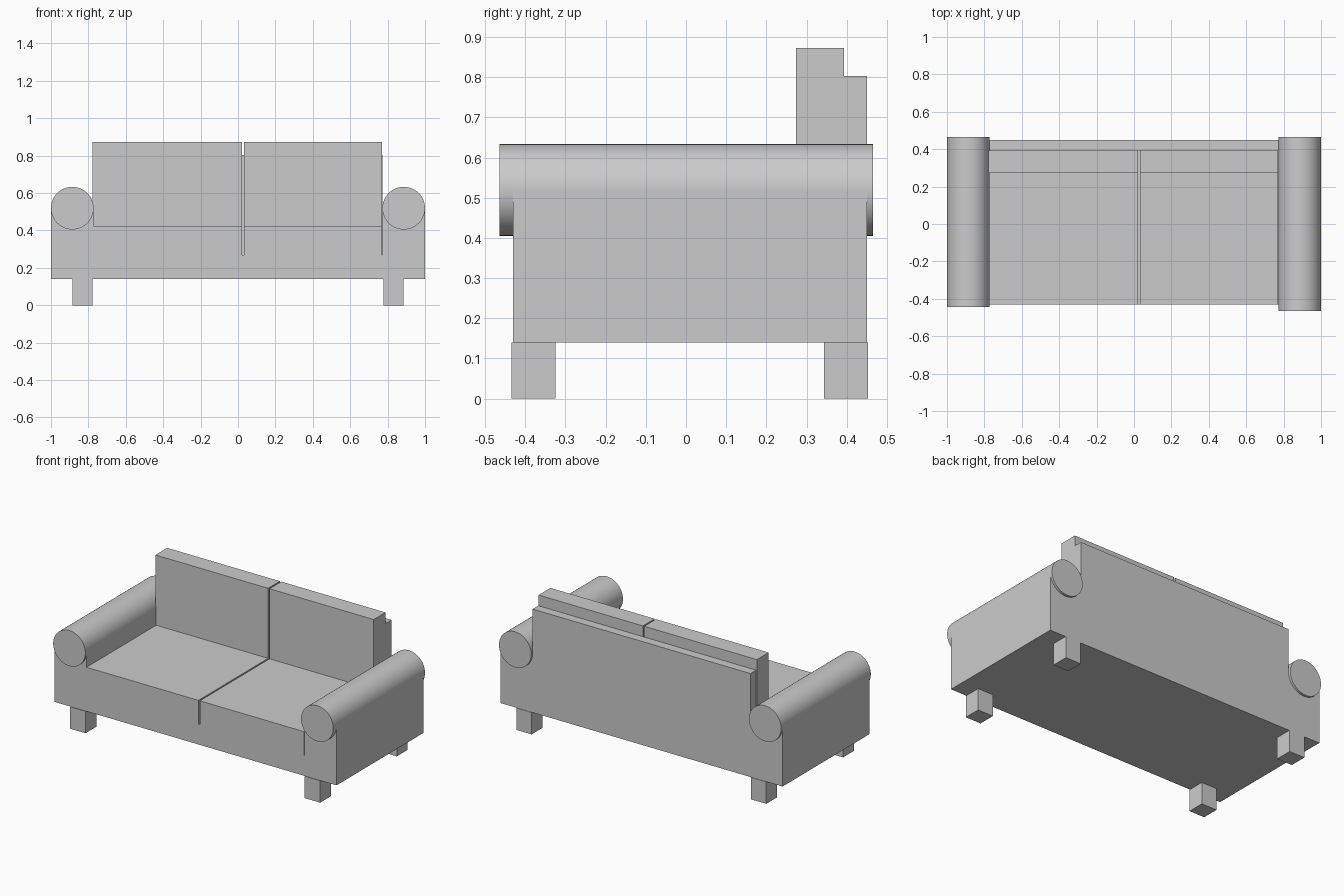
import bpy
import math

if "Cube" in bpy.data.objects:
    bpy.data.objects.remove(bpy.data.objects["Cube"])


def box(name, x, y, z):
    """Box from (min, max) ranges on each axis."""
    bpy.ops.mesh.primitive_cube_add(size=1, location=[sum(r) / 2 for r in (x, y, z)])
    ob = bpy.context.object
    ob.name = name
    ob.scale = [r[1] - r[0] for r in (x, y, z)]
    bpy.ops.object.transform_apply(location=False, rotation=False, scale=True)
    return ob


def roll(name, x, y, z, radius):
    """Smooth cylinder lying along y."""
    bpy.ops.mesh.primitive_cylinder_add(
        vertices=64, radius=radius, depth=y[1] - y[0],
        location=(x, sum(y) / 2, z), rotation=(math.pi / 2, 0, 0))
    ob = bpy.context.object
    ob.name = name
    bpy.ops.object.shade_smooth_by_angle(angle=math.radians(40))
    return ob


FRONT, BACK = -0.43, 0.45
FLOOR, SEAT_BASE, SEAT_TOP = 0.14, 0.27, 0.423
INNER = 0.772

# Base and back panel
box("base", (-INNER, INNER), (FRONT, BACK), (FLOOR, SEAT_BASE))
box("back_panel", (-INNER, INNER), (0.393, BACK), (SEAT_BASE, 0.803))

# Seat and back cushions, split by a narrow gap
for side, x in (("left", (-0.777, 0.021)), ("right", (0.031, 0.77))):
    box(side + "_seat_cushion", x, (FRONT - 0.001, 0.393), (SEAT_BASE, SEAT_TOP))
    box(side + "_back_cushion", x, (0.274, 0.393), (SEAT_TOP, 0.872))

# Arms with rolled tops, and legs
for side, s, roll_front in (("left", -1, -0.443), ("right", 1, -0.464)):
    box(side + "_arm", sorted((s * INNER, s)), (FRONT, BACK), (FLOOR, 0.519))
    roll(side + "_arm_roll", s * 0.886, (roll_front, 0.465), 0.519, 0.114)
    for end, y in (("front", (-0.434, -0.325)), ("back", (0.343, 0.453))):
        box(f"{end}_{side}_leg", sorted((s * 0.777, s * 0.886)), y, (0, FLOOR))
